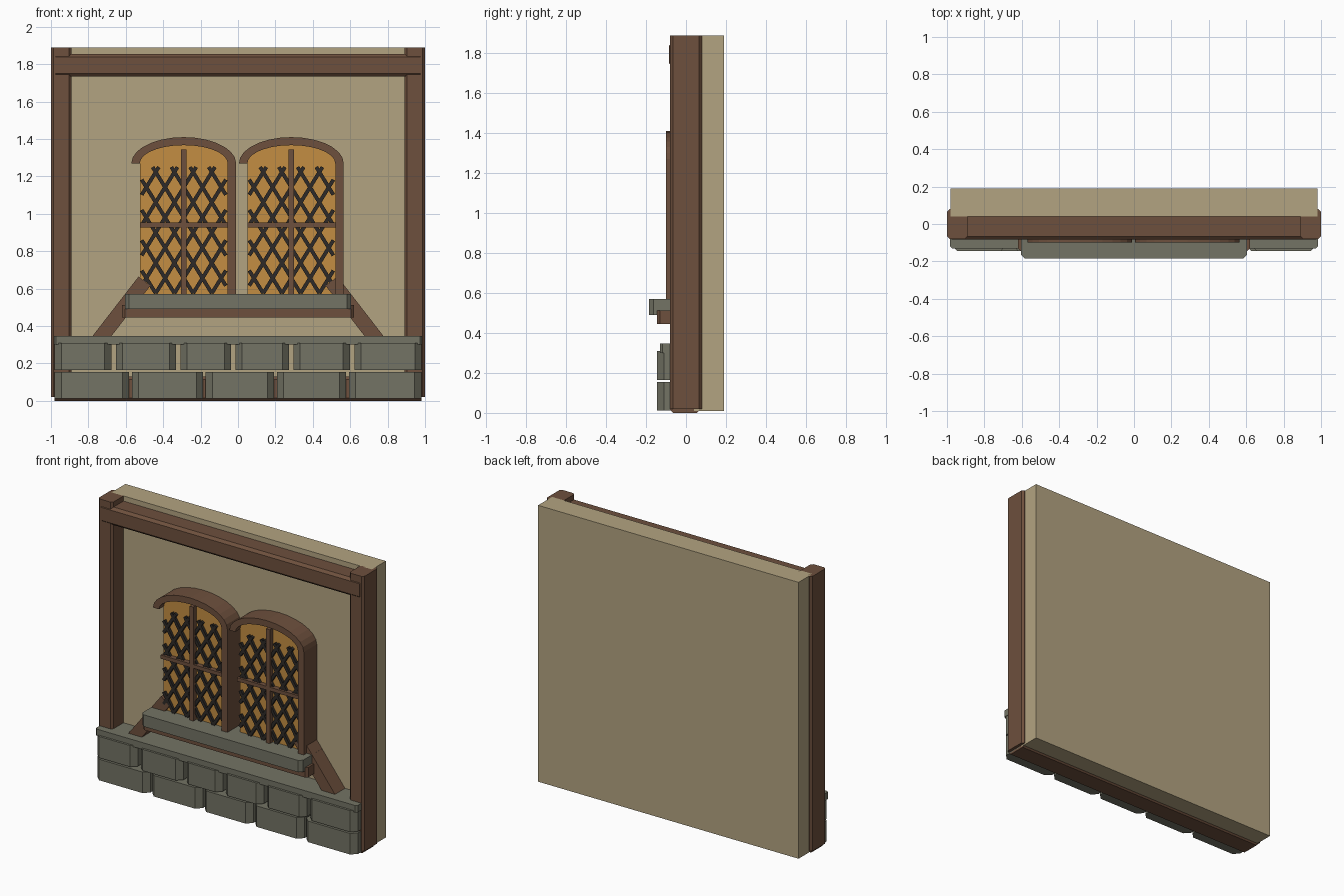
import bpy, bmesh, math
from mathutils import Vector

if "Cube" in bpy.data.objects:
    bpy.data.objects.remove(bpy.data.objects["Cube"], do_unlink=True)


def material(name, r, g, b):
    m = bpy.data.materials.new(name)
    m.use_nodes = True
    m.diffuse_color = (r, g, b, 1)
    m.node_tree.nodes["Principled BSDF"].inputs["Base Color"].default_value = (r, g, b, 1)
    return m


PLASTER = material("tan plaster", 0.45, 0.37, 0.22)
WOOD = material("brown timber", 0.155, 0.08, 0.047)
STONE = material("grey stone", 0.172, 0.172, 0.128)
GLASS = material("amber glass", 0.55, 0.27, 0.055)
LEAD = material("dark lead", 0.026, 0.023, 0.021)


def prisms(name, polys, axis, lo, hi, mat):
    """Extrude flat outlines along an axis; outline pairs are the other two axes in order."""
    bm = bmesh.new()
    i = "xyz".index(axis)
    for poly in polys:
        verts = []
        for a, b in poly:
            co = [a, b]
            co.insert(i, lo)
            verts.append(bm.verts.new(co))
        face = bm.faces.new(verts)
        ext = bmesh.ops.extrude_face_region(bm, geom=[face], use_keep_orig=True)
        shift = Vector((0, 0, 0))
        shift[i] = hi - lo
        bmesh.ops.translate(bm, vec=shift,
                            verts=[v for v in ext["geom"] if isinstance(v, bmesh.types.BMVert)])
    bmesh.ops.recalc_face_normals(bm, faces=bm.faces)
    me = bpy.data.meshes.new(name)
    bm.to_mesh(me)
    bm.free()
    me.materials.append(mat)
    ob = bpy.data.objects.new(name, me)
    bpy.context.collection.objects.link(ob)
    return ob


def rect(a0, a1, b0, b1, c=0.0, d=0.0):
    """Rectangle whose low-b corners are cut by c and high-b corners by d."""
    pts = [(a0, b0 + c), (a0 + c, b0), (a1 - c, b0), (a1, b0 + c)] if c else [(a0, b0), (a1, b0)]
    pts += [(a1, b1 - d), (a1 - d, b1), (a0 + d, b1), (a0, b1 - d)] if d else [(a1, b1), (a0, b1)]
    return pts


def bar(p, q, width):
    """Outline of a straight strip from p to q."""
    p, q = Vector(p), Vector(q)
    d = (q - p).normalized() * width / 2
    n = Vector((-d.y, d.x))
    return [tuple(v) for v in (p + n, p - n, q - n, q + n)]


# Wall panel
WALL_Y = 0.04
prisms("wall_panel", [rect(-0.98, 0.98, 0.01, 1.89)], "y", WALL_Y, 0.19, PLASTER)

# Timber frame
for side, x0 in (("right", -1.0), ("left", 0.89)):
    prisms(side + "_post", [rect(x0, x0 + 0.11, -0.08, 0.08, 0.014, 0.014)],
           "z", 0.02, 1.89, WOOD)
prisms("top_beam", [[(-0.084, 1.75), (-0.07, 1.735), (0.05, 1.735), (0.05, 1.855),
                     (-0.066, 1.855), (-0.084, 1.838)]], "x", -0.975, 0.975, WOOD)
prisms("bottom_beam", [rect(-0.08, 0.07, 0.0, 0.13, 0.015, 0.015)], "x", -0.98, 0.98, WOOD)

# Stone plinth: two staggered courses under a capping slab
def course(name, gaps, gap, z0, z1):
    edges = [-0.98 - gap / 2] + gaps + [0.98 + gap / 2]
    blocks = [rect(a + gap / 2, b - gap / 2, -0.145, 0.03, 0.035)
              for a, b in zip(edges, edges[1:])]
    prisms(name, blocks, "z", z0, z1, STONE)


course("lower_stones", [-0.575, -0.18, 0.2, 0.585], 0.015, 0.012, 0.155)
course("upper_stones", [-0.665, -0.32, -0.025, 0.285, 0.61], 0.025, 0.165, 0.31)
prisms("plinth_cap", [rect(-0.985, 0.985, -0.13, WALL_Y + 0.01, 0.012)], "z", 0.3, 0.347, STONE)

# Window sill with its timber support and diagonal braces
prisms("window_sill", [rect(-0.605, 0.605, -0.185, WALL_Y + 0.01, 0.022)], "z", 0.49, 0.57, STONE)
prisms("sill_support", [rect(-0.62, 0.62, -0.145, WALL_Y + 0.01, 0.015)], "z", 0.445, 0.512, WOOD)
for side, s in (("right", -1), ("left", 1)):
    prisms(side + "_brace", [bar((s * 0.5, 0.64), (s * 0.75, 0.317), 0.08)],
           "y", -0.068, WALL_Y + 0.01, WOOD)

# Arched windows
SPRING, FOOT, SEGS = 1.27, 0.56, 14


def arch(cx, a, b):
    return [(cx - a * math.cos(math.pi * k / SEGS), SPRING + b * math.sin(math.pi * k / SEGS))
            for k in range(SEGS + 1)]


def lattice(cx, half, z0, z1, step, slope):
    """Crossing diagonal strips clipped to the window opening."""
    strips = []
    for s in (-1, 1):
        for i in range(-9, 10):
            base = (i + 0.5) * step
            ends = sorted(z0 + s * slope * (x - base) for x in (-half, half))
            lo, hi = max(z0, ends[0]), min(z1, ends[1])
            if hi - lo > 0.03:
                strips.append(bar(*[(cx + base + s * (z - z0) / slope, z) for z in (lo, hi)], 0.02))
    return strips


for side, cx in (("right", -0.29), ("left", 0.285)):
    outer, inner = arch(cx, 0.28, 0.14), arch(cx, 0.235, 0.097)
    prisms(side + "_window_frame",
           [outer + [(cx + 0.28, FOOT), (cx + 0.235, FOOT)] + inner[::-1]],
           "y", -0.1, WALL_Y + 0.01, WOOD)
    prisms(side + "_window_glass", [inner + [(cx + 0.235, FOOT), (cx - 0.235, FOOT)]],
           "y", -0.05, WALL_Y + 0.01, GLASS)
    prisms(side + "_window_lattice", lattice(cx, 0.225, 0.575, 1.25, 0.1, 1.62),
           "y", -0.068, -0.045, LEAD)
    prisms(side + "_window_mullion", [rect(cx - 0.014, cx + 0.014, FOOT, 1.345)],
           "y", -0.085, -0.045, WOOD)
    prisms(side + "_window_crossbar", [rect(cx - 0.235, cx + 0.235, 0.928, 0.953)],
           "y", -0.083, -0.045, WOOD)
